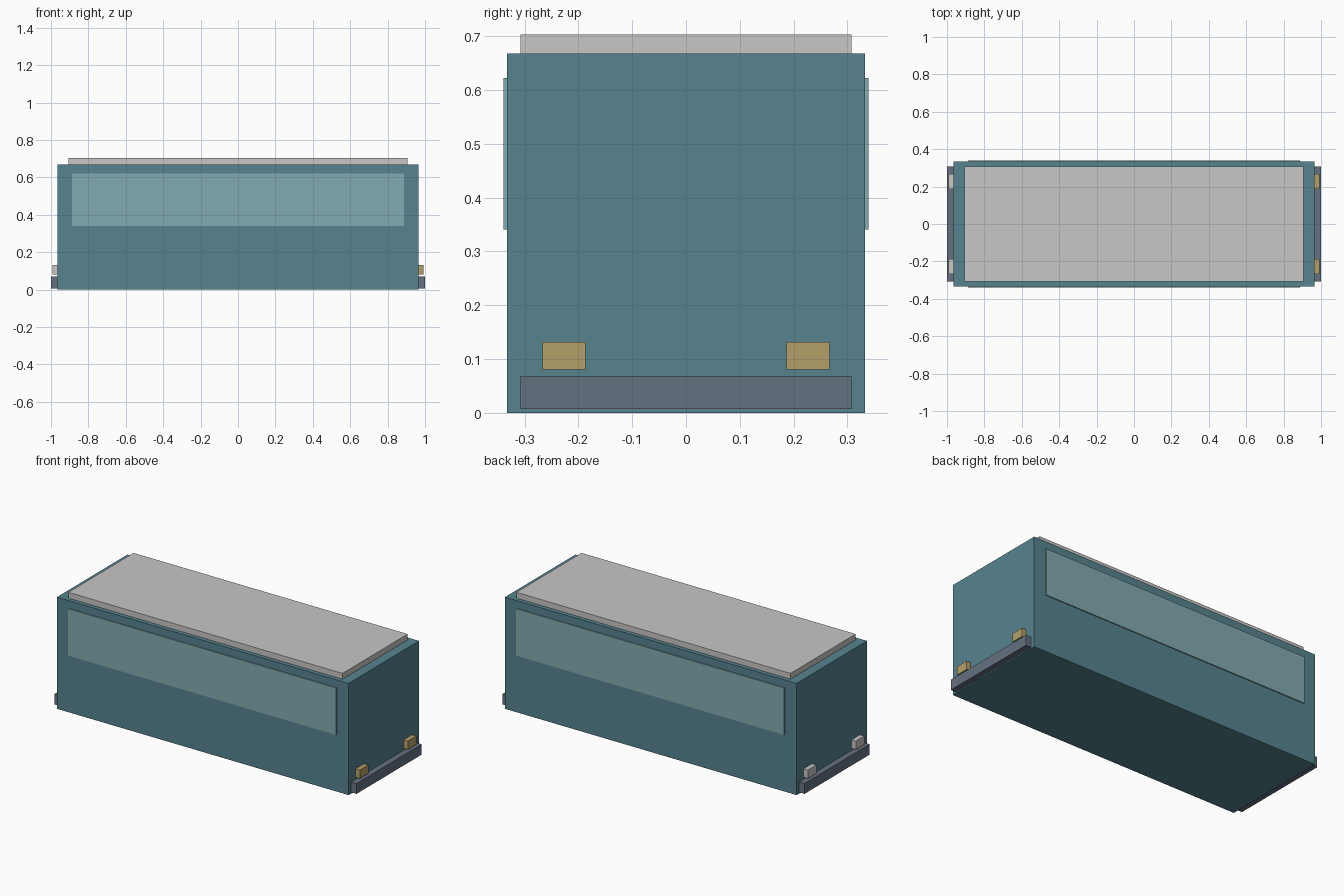
import bpy, bmesh

if "Cube" in bpy.data.objects:
    bpy.data.objects.remove(bpy.data.objects["Cube"])


def material(name, rgb):
    """Flat colour given as sRGB 0-255, stored as linear."""
    def lin(c):
        c /= 255
        return c / 12.92 if c <= 0.04045 else ((c + 0.055) / 1.055) ** 2.4
    m = bpy.data.materials.new(name)
    m.diffuse_color = (*[lin(c) for c in rgb], 1)
    m.use_nodes = True
    m.node_tree.nodes["Principled BSDF"].inputs["Base Color"].default_value = m.diffuse_color
    return m


teal = material("teal paint", (86, 131, 143))
glass = material("pale glass", (130, 171, 178))
grey = material("light grey", (201, 199, 197))
slate = material("slate bumper", (101, 113, 128))
amber = material("amber lamp", (181, 160, 105))


def box(name, x, y, z, mat):
    """Box from (min, max) ranges along each axis."""
    bm = bmesh.new()
    bmesh.ops.create_cube(bm, size=1)
    for v in bm.verts:
        v.co = [r[0] if c < 0 else r[1] for c, r in zip(v.co, (x, y, z))]
    me = bpy.data.meshes.new(name)
    bm.to_mesh(me)
    bm.free()
    me.materials.append(mat)
    ob = bpy.data.objects.new(name, me)
    bpy.context.collection.objects.link(ob)
    return ob


def span(side, a, b):
    return tuple(sorted((side * a, side * b)))


# Main body and raised roof panel
box("body", (-0.965, 0.965), (-0.333, 0.333), (0, 0.668), teal)
box("roof_panel", (-0.907, 0.907), (-0.308, 0.308), (0.668, 0.703), grey)

# Long window bands on both sides
for side, label in ((-1, "front"), (1, "back")):
    box(label + "_window", (-0.887, 0.887), span(side, 0.331, 0.339),
        (0.341, 0.622), glass)

# Bumper and two lamps on each end: pale at the left, amber at the right
for end, label, lamp in ((-1, "left", grey), (1, "right", amber)):
    box(label + "_bumper", span(end, 0.963, 1.0), (-0.308, 0.308),
        (0.007, 0.069), slate)
    for side in (-1, 1):
        box(label + "_lamp", span(end, 0.963, 0.993),
            span(side, 0.187, 0.267), (0.081, 0.132), lamp)
